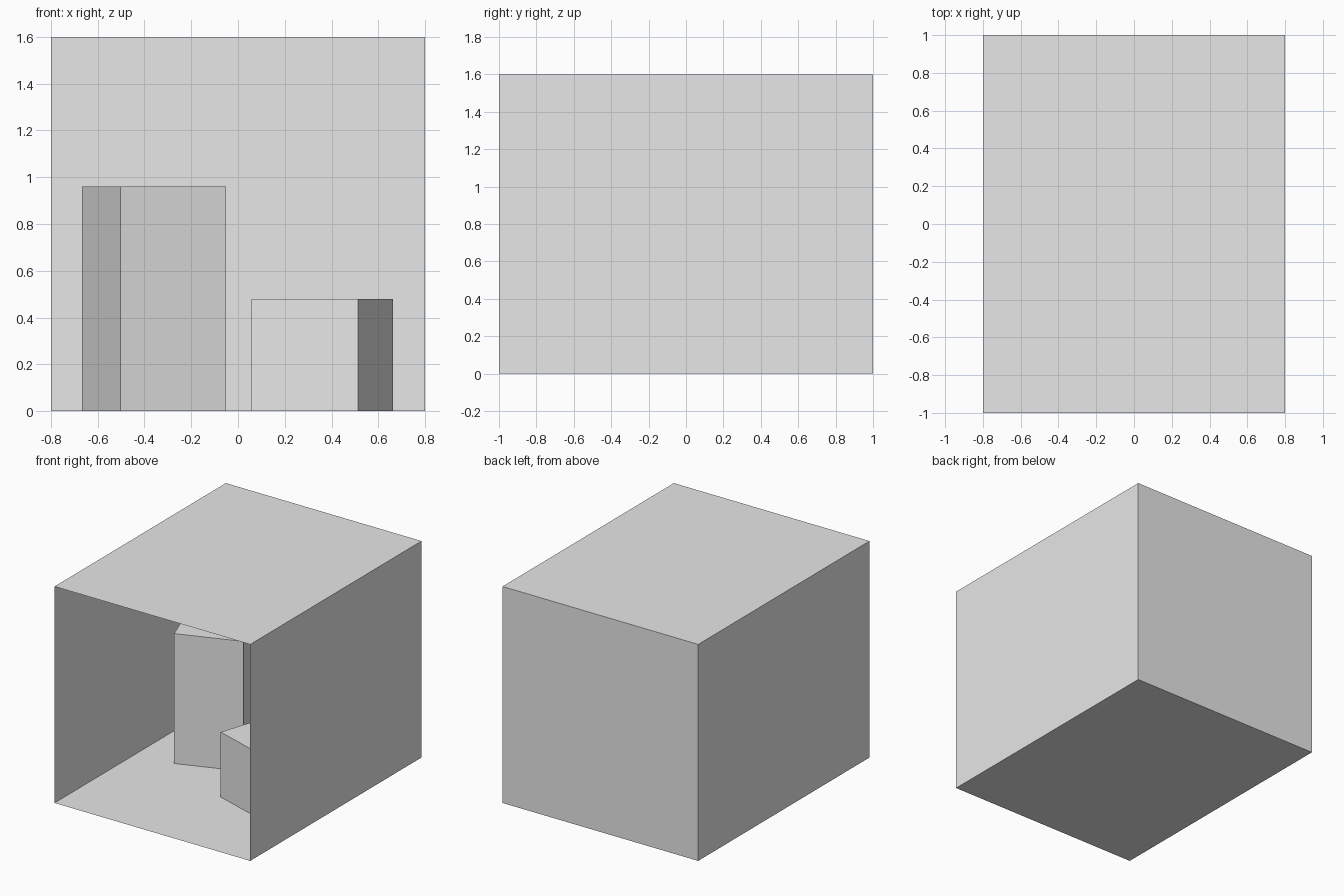
import bpy
import bmesh
import math
from mathutils import Matrix

default = bpy.data.objects.get("Cube")
if default:
    bpy.data.objects.remove(default, do_unlink=True)

# Single matte grey for everything
GREY = (0.8, 0.8, 0.8, 1.0)
grey = bpy.data.materials.new("matte_grey")
grey.diffuse_color = GREY
grey.use_nodes = True
bsdf = next(n for n in grey.node_tree.nodes if n.type == 'BSDF_PRINCIPLED')
bsdf.inputs["Base Color"].default_value = GREY


def open_box(name, size, centre, turn, open_side, inward=False):
    """Box standing on z = 0, without the face that looks along open_side."""
    bm = bmesh.new()
    bmesh.ops.create_cube(bm, size=1.0)
    bm.normal_update()
    axis, sign = open_side
    gone = [f for f in bm.faces if f.normal[axis] * sign > 0.9]
    bmesh.ops.delete(bm, geom=gone, context='FACES')
    if inward:
        bmesh.ops.reverse_faces(bm, faces=bm.faces[:])
    bm.transform(Matrix.Translation((0, 0, size[2] / 2)) @ Matrix.Diagonal((*size, 1)))
    mesh = bpy.data.meshes.new(name)
    bm.to_mesh(mesh)
    bm.free()
    mesh.materials.append(grey)
    obj = bpy.data.objects.new(name, mesh)
    obj.location = (*centre, 0)
    obj.rotation_euler.z = math.radians(turn)
    bpy.context.collection.objects.link(obj)
    return obj


# Thin-walled room, open at the front
open_box("room_shell", (1.6, 2.0, 1.6), (0, 0), 0, (1, -1), inward=True)

# Two turned blocks resting on the floor, open underneath
open_box("tall_block", (0.48, 0.48, 0.96), (-0.36, 0.28), 20, (2, -1))
open_box("short_block", (0.48, 0.48, 0.48), (0.36, -0.13), -18, (2, -1))
